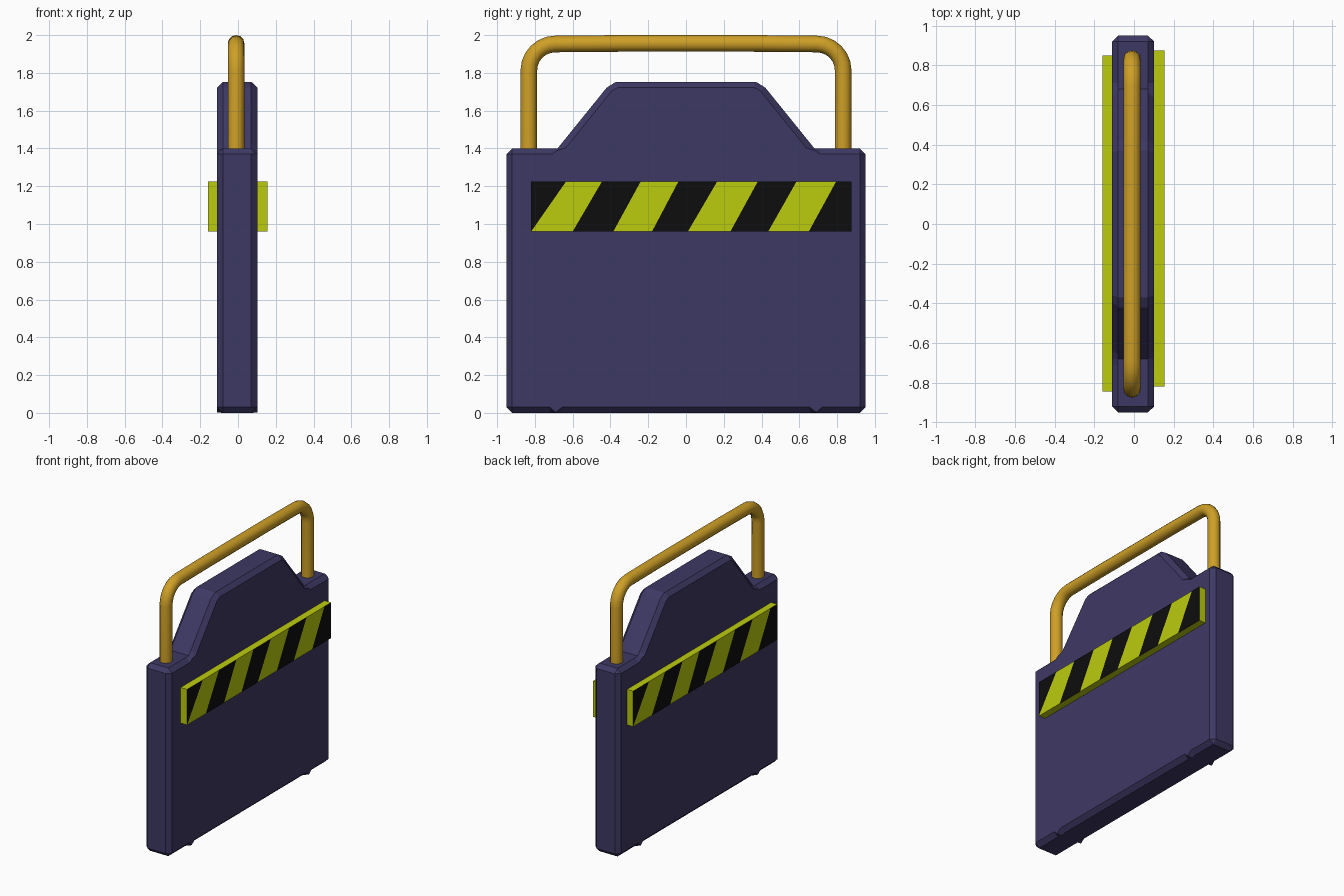
import bpy, bmesh
from math import sin, cos, pi
from mathutils import Vector

if "Cube" in bpy.data.objects:
    bpy.data.objects.remove(bpy.data.objects["Cube"])


def material(name, rgb):
    m = bpy.data.materials.new(name)
    m.diffuse_color = (*rgb, 1)
    m.use_nodes = True
    m.node_tree.nodes["Principled BSDF"].inputs["Base Color"].default_value = m.diffuse_color
    return m


navy = material("navy", (0.048, 0.040, 0.127))
gold = material("gold", (0.62, 0.35, 0.02))
yellow = material("yellow", (0.50, 0.60, 0.004))
black = material("black", (0.004, 0.004, 0.004))


def finish(name, bm, mats):
    bmesh.ops.recalc_face_normals(bm, faces=bm.faces[:])
    me = bpy.data.meshes.new(name)
    bm.to_mesh(me)
    bm.free()
    for m in mats:
        me.materials.append(m)
    ob = bpy.data.objects.new(name, me)
    bpy.context.collection.objects.link(ob)
    return ob


# Body: half outline (y, z) and matching chamfered face outline
outer = [(.655, 0), (.69, 0), (.72, 0), (.92, 0), (.95, .03), (.95, 1.37), (.92, 1.40),
         (.71, 1.40), (.68, 1.40), (.66, 1.425), (.42, 1.722), (.37, 1.753)]
inner = [(.655, .03), (.69, .002), (.72, .03), (.92, .03), (.92, .03), (.92, 1.37), (.92, 1.37),
         (.71, 1.37), (.68, 1.39), (.637, 1.402), (.393, 1.705), (.36, 1.723)]


def mirrored(half):
    return half + [(-y, z) for y, z in reversed(half)]


bm = bmesh.new()
loops = [[bm.verts.new((x, y, z)) for y, z in mirrored(pts)]
         for x, pts in ((-.11, inner), (-.08, outer), (.07, outer), (.102, inner))]
n = len(loops[0])
for a, b in zip(loops, loops[1:]):
    for i in range(n):
        j = (i + 1) % n
        bm.faces.new((a[i], a[j], b[j], b[i]))
bm.faces.new(loops[0][::-1])
bm.faces.new(loops[-1])
bmesh.ops.remove_doubles(bm, verts=bm.verts[:], dist=1e-4)
finish("body", bm, [navy])

# Hazard strips: boxes cut along slanted lines, alternate outer faces black
Z0, Z1 = .96, 1.225
cuts = [(-.82, -.635), (-.60, -.445), (-.385, -.24), (-.18, -.04),
        (.01, .165), (.235, .38), (.435, .585), (.65, .795)]


def hazard_strip(name, turn, y_shift):
    bm = bmesh.new()
    bmesh.ops.create_cube(bm, size=1)
    for v in bm.verts:
        v.co = Vector((.125 + v.co.x * .06, .0275 + v.co.y * 1.695,
                       (Z0 + Z1) / 2 + v.co.z * (Z1 - Z0)))
    for lo, hi in cuts:
        bmesh.ops.bisect_plane(bm, geom=bm.verts[:] + bm.edges[:] + bm.faces[:], dist=1e-5,
                               plane_co=(0, lo, Z0), plane_no=(0, Z1 - Z0, lo - hi))
    bm.normal_update()
    front = sorted((f for f in bm.faces if f.normal.x > .9),
                   key=lambda f: f.calc_center_median().y)
    for f in front[::2]:
        f.material_index = 1
    if turn:
        for v in bm.verts:
            v.co = Vector((-v.co.x - .005, y_shift - v.co.y, v.co.z))
    finish(name, bm, [yellow, black])


hazard_strip("right_hazard_strip", False, 0)
hazard_strip("left_hazard_strip", True, .03)

# Carry handle: bent tube
R = .14
half = [(.832, 1.36)]
half += [(.832 - R + R * cos(a), 1.953 - R + R * sin(a)) for a in (i * pi / 12 for i in range(7))]
half += [(.35, 1.956)]
path = mirrored(half)
cu = bpy.data.curves.new("handle", 'CURVE')
cu.dimensions = '3D'
cu.bevel_depth = .044
cu.bevel_resolution = 4
cu.use_fill_caps = True
sp = cu.splines.new('POLY')
sp.points.add(len(path) - 1)
for p, (y, z) in zip(sp.points, path):
    p.co = (-.01, y, z, 1)
sp.use_smooth = True
cu.materials.append(gold)
bpy.context.collection.objects.link(bpy.data.objects.new("handle", cu))
